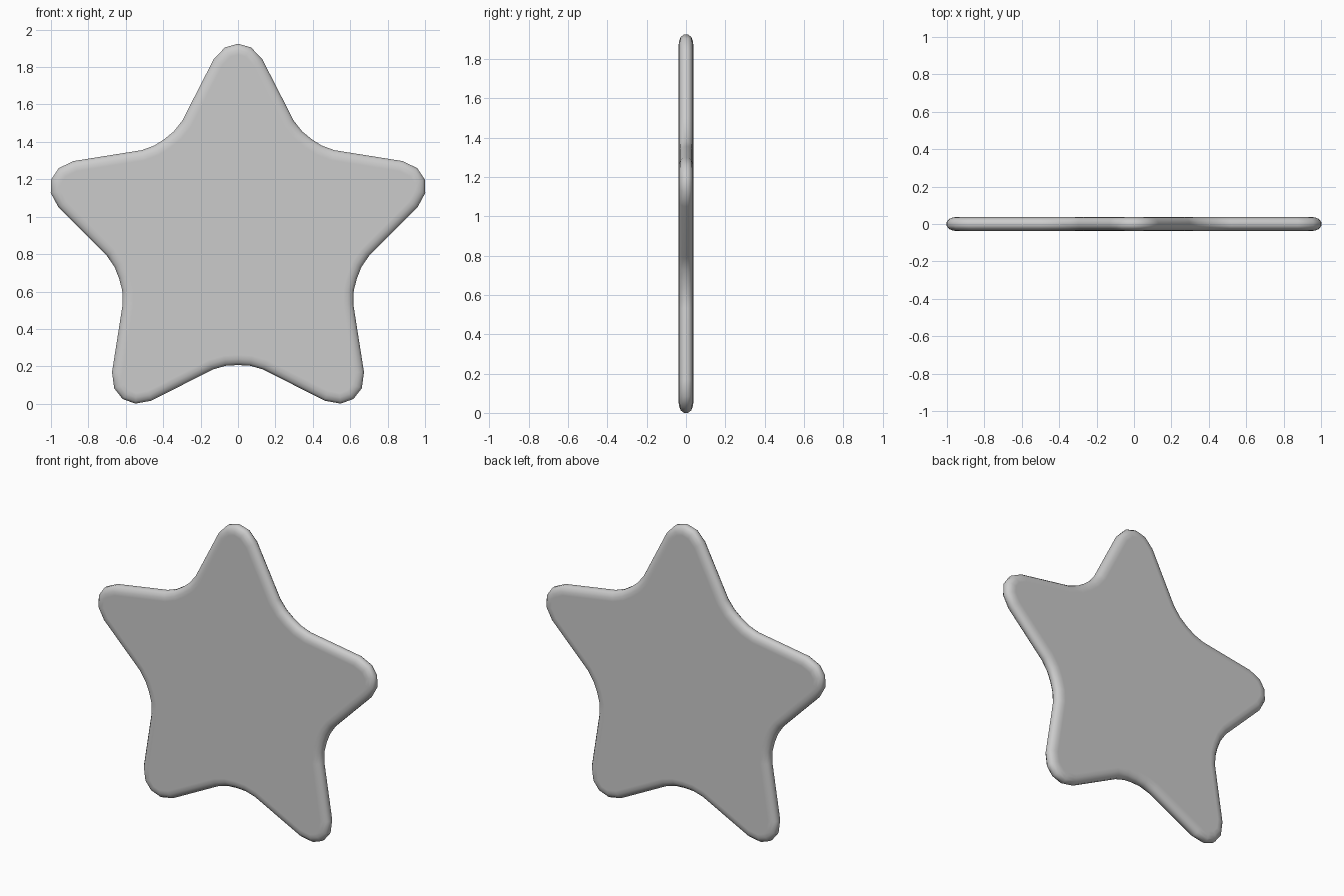
import bpy, bmesh
from math import radians
from mathutils import Vector, Matrix

if "Cube" in bpy.data.objects:
    bpy.data.objects.remove(bpy.data.objects["Cube"])

CENTRE = Vector((0, 0.875))

# One fifth of the outline: rounded tip points, then the hollow beside it
tip = [(0.13, 0.967), (0.07, 1.03), (0, 1.05), (-0.07, 1.03), (-0.13, 0.967)]
hollow = [(0.135, 0.692), (0.065, 0.672), (0, 0.668), (-0.065, 0.672), (-0.135, 0.692)]

def turned(points, degrees):
    m = Matrix.Rotation(radians(degrees), 2)
    return [m @ Vector(p) for p in points]

outline = []
for i in range(5):
    outline += turned(tip, 72 * i) + turned(hollow, 72 * i + 36)

def inset(points, d):
    """Move a counter-clockwise outline inwards by d."""
    result = []
    n = len(points)
    for i, p in enumerate(points):
        a = (p - points[i - 1]).normalized()
        b = (points[(i + 1) % n] - p).normalized()
        normal = (Vector((-a.y, a.x)) + Vector((-b.y, b.x))).normalized()
        result.append(p + normal * d / normal.dot(Vector((-a.y, a.x))))
    return result

# Rounded rim cross-section: (inset, y)
rim = [(0.055, -0.038), (0.032, -0.035), (0.012, -0.027), (0, -0.011),
       (0, 0.011), (0.012, 0.027), (0.032, 0.035), (0.055, 0.038)]

bm = bmesh.new()
rings = []
for d, y in rim:
    rings.append([bm.verts.new((p.x, y, p.y + CENTRE.y)) for p in inset(outline, d)])
n = len(outline)
for r0, r1 in zip(rings, rings[1:]):
    for i in range(n):
        j = (i + 1) % n
        bm.faces.new((r0[i], r0[j], r1[j], r1[i]))
# Flat front and back
bm.faces.new(rings[0])
bm.faces.new(rings[-1][::-1])
bmesh.ops.recalc_face_normals(bm, faces=bm.faces)
for f in bm.faces:
    f.smooth = True

mesh = bpy.data.meshes.new("star")
bm.to_mesh(mesh)
bm.free()
star = bpy.data.objects.new("star", mesh)
bpy.context.collection.objects.link(star)

# Keep the broad faces flat while the rim shades smoothly
star.modifiers.new("weighted_normals", 'WEIGHTED_NORMAL')
